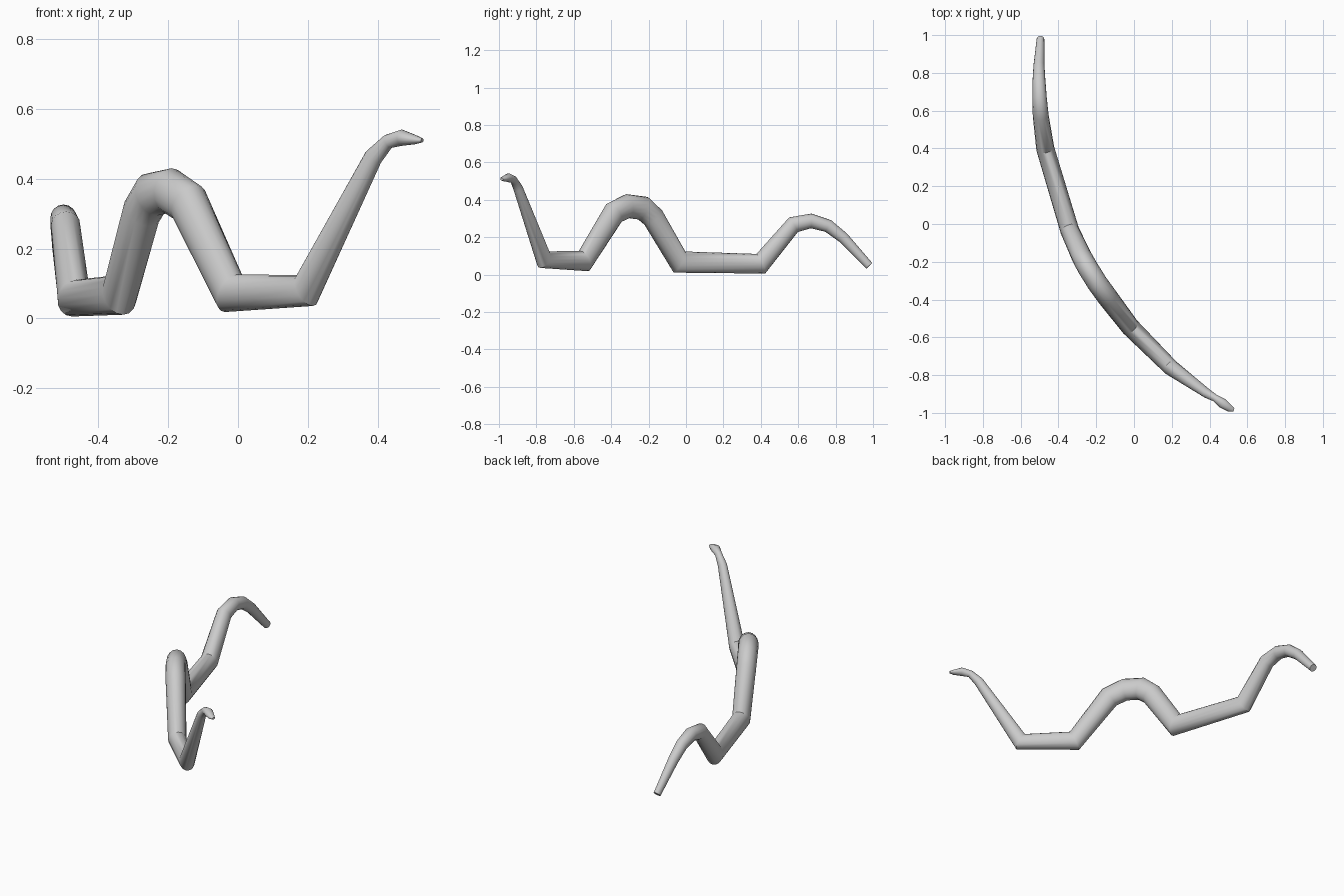
import bpy, bmesh, math
from mathutils import Vector

if "Cube" in bpy.data.objects:
    bpy.data.objects.remove(bpy.data.objects["Cube"])

SIDES = 16
# Centre line from snout to tail: x, y, z, half width, half height
PATH = [
    (0.528, -0.985, 0.510, 0.009, 0.006),
    (0.508, -0.976, 0.512, 0.019, 0.013),
    (0.470, -0.950, 0.518, 0.026, 0.023),
    (0.430, -0.922, 0.507, 0.019, 0.020),
    (0.388, -0.898, 0.462, 0.025, 0.027),
    (0.195, -0.760, 0.080, 0.043, 0.045),
    (-0.020, -0.545, 0.072, 0.050, 0.053),
    (-0.142, -0.385, 0.330, 0.055, 0.062),
    (-0.195, -0.312, 0.366, 0.055, 0.063),
    (-0.246, -0.230, 0.355, 0.055, 0.063),
    (-0.276, -0.175, 0.305, 0.054, 0.061),
    (-0.340, -0.035, 0.067, 0.050, 0.057),
    (-0.470, 0.400, 0.058, 0.048, 0.052),
    (-0.494, 0.575, 0.267, 0.042, 0.043),
    (-0.500, 0.670, 0.287, 0.038, 0.038),
    (-0.503, 0.760, 0.260, 0.034, 0.034),
    (-0.503, 0.840, 0.198, 0.029, 0.030),
    (-0.495, 0.980, 0.047, 0.020, 0.022),
]


def sweep(name, path):
    """Mitred tube of elliptical rings along a path, closed at both ends."""
    bm = bmesh.new()
    pts = [Vector(p[:3]) for p in path]
    rings = []
    for i, (p, row) in enumerate(zip(pts, path)):
        before = (p - pts[i - 1]).normalized() if i else None
        after = (pts[i + 1] - p).normalized() if i < len(pts) - 1 else None
        before, after = before or after, after or before
        tangent = (before + after).normalized()
        miter = 1 / max(tangent.dot(after), 0.7)
        side = tangent.cross(Vector((0, 0, 1))).normalized()
        up = side.cross(tangent)
        ring = []
        for k in range(SIDES):
            a = math.tau * k / SIDES
            ring.append(bm.verts.new(p + side * math.cos(a) * row[3]
                                     + up * math.sin(a) * row[4] * miter))
        rings.append(ring)
    for a, b in zip(rings, rings[1:]):
        for k in range(SIDES):
            n = (k + 1) % SIDES
            bm.faces.new((a[k], a[n], b[n], b[k]))
    bm.faces.new(rings[0])
    bm.faces.new(rings[-1])
    bmesh.ops.recalc_face_normals(bm, faces=bm.faces)
    mesh = bpy.data.meshes.new(name)
    bm.to_mesh(mesh)
    bm.free()
    obj = bpy.data.objects.new(name, mesh)
    bpy.context.collection.objects.link(obj)
    return obj


# Serpent body with head, two humps and tail
body = sweep("serpent_body", PATH)
bpy.context.view_layer.objects.active = body
body.select_set(True)
bpy.ops.object.shade_smooth_by_angle(angle=math.radians(40))
